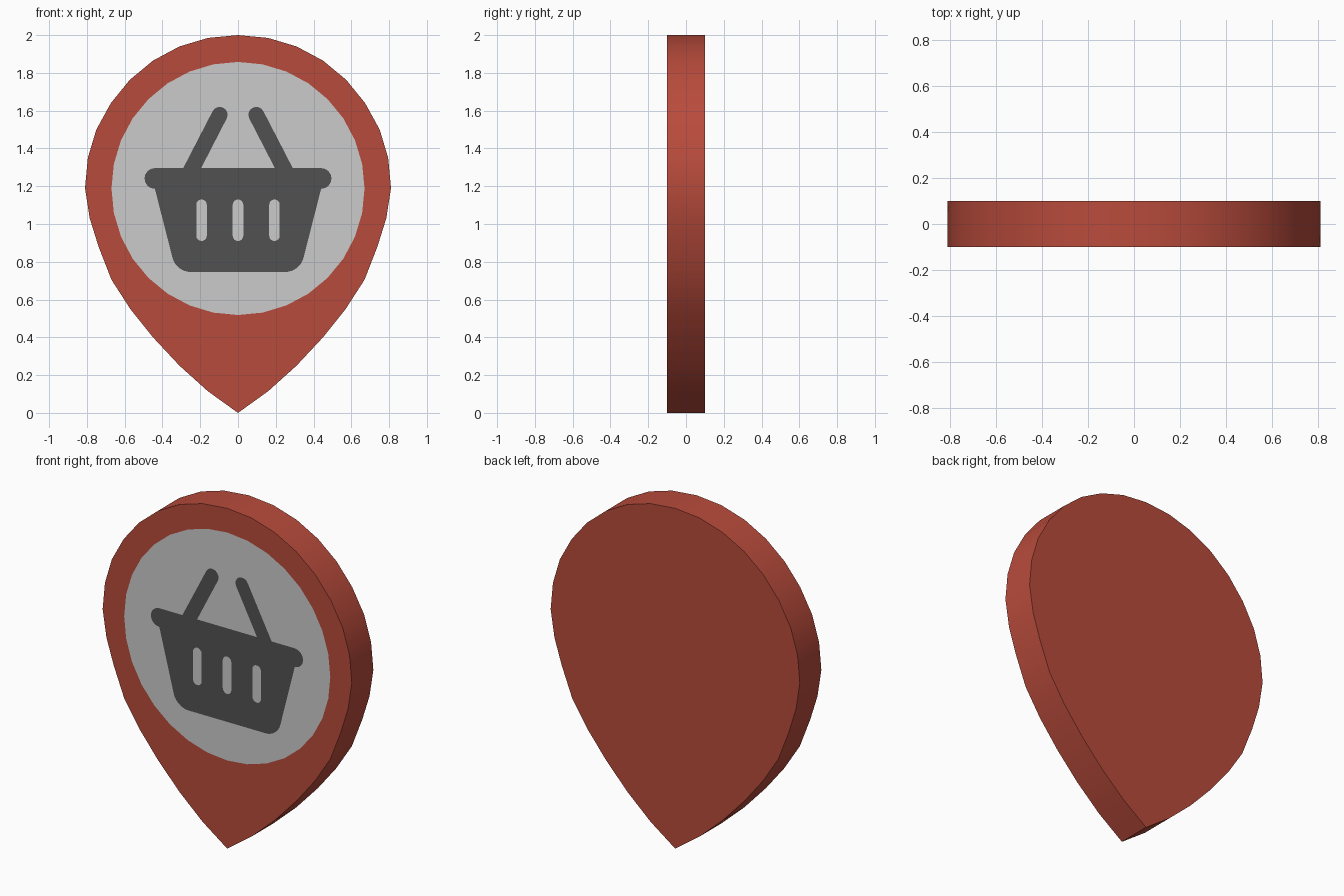
import bpy, bmesh
from math import sin, cos, pi, radians

if "Cube" in bpy.data.objects:
    bpy.data.objects.remove(bpy.data.objects["Cube"])


def material(name, rgb):
    m = bpy.data.materials.new(name)
    m.diffuse_color = (*rgb, 1)
    m.use_nodes = True
    m.node_tree.nodes["Principled BSDF"].inputs["Base Color"].default_value = m.diffuse_color
    return m


def arc(cx, cz, r, a0, a1, n=8):
    angles = [radians(a0 + (a1 - a0) * i / n) for i in range(n + 1)]
    return [(cx + r * cos(a), cz + r * sin(a)) for a in angles]


def mirrored(half):
    """Close a right-hand half outline whose ends lie on x = 0."""
    return half + [(-x, z) for x, z in half[-2:0:-1]]


FRONT, BACK = -0.1, 0.1

# Pin: 32-sided teardrop slab, front face split into a red rim and a grey disc
teardrop = mirrored([
    (0, 2.0), (.16, 1.985), (.31, 1.94), (.45, 1.865), (.573, 1.763),
    (.673, 1.64), (.75, 1.5), (.795, 1.35), (.81, 1.19), (.785, 1.03),
    (.738, .88), (.67, .705), (.57, .55), (.45, .4), (.31, .25),
    (.16, .115), (0, 0)])
circle = [(.67 * sin(2 * pi * i / 32), 1.188 + .67 * cos(2 * pi * i / 32)) for i in range(32)]

bm = bmesh.new()
back, front, disc = [[bm.verts.new((x, y, z)) for x, z in pts]
                     for pts, y in ((teardrop, BACK), (teardrop, FRONT), (circle, FRONT))]
bm.faces.new(back)
bm.faces.new(disc).material_index = 1
for a, b in ((back, front), (front, disc)):
    for i in range(32):
        j = (i + 1) % 32
        bm.faces.new((a[i], a[j], b[j], b[i]))
bmesh.ops.recalc_face_normals(bm, faces=bm.faces)
mesh = bpy.data.meshes.new("map_pin")
bm.to_mesh(mesh)
bm.free()
mesh.materials.append(material("red", (.485, .071, .045)))
mesh.materials.append(material("grey", (.8, .8, .8)))
pin = bpy.data.objects.new("map_pin", mesh)
bpy.context.collection.objects.link(pin)
bpy.context.view_layer.objects.active = pin
pin.select_set(True)
bpy.ops.object.shade_smooth_by_angle(angle=radians(30))

# Basket symbol: one filled outline (handle, rim end, tapered body) with three slots
outline = mirrored(
    [(0, 1.296), (.195, 1.296)]
    + arc(.097, 1.578, .042, 207.4, 27.4)
    + [(.29, 1.296)]
    + arc(.44, 1.241, .055, 90, -90)
    + arc(.25, .846, .1, -14.6, -90)
    + [(0, .746)])
slots = [arc(x, 1.102, .028, 0, 180) + arc(x, .938, .028, 180, 360) for x in (-.193, 0, .193)]

curve = bpy.data.curves.new("basket_symbol", 'CURVE')
curve.dimensions = '2D'
curve.fill_mode = 'BOTH'
for pts in [outline] + slots:
    spline = curve.splines.new('POLY')
    spline.points.add(len(pts) - 1)
    for p, (x, z) in zip(spline.points, pts):
        p.co = (x, z, 0, 1)
    spline.use_cyclic_u = True
curve.materials.append(material("charcoal", (.083, .083, .083)))
basket = bpy.data.objects.new("basket_symbol", curve)
basket.location.y = FRONT - .002
basket.rotation_euler.x = pi / 2
bpy.context.collection.objects.link(basket)
